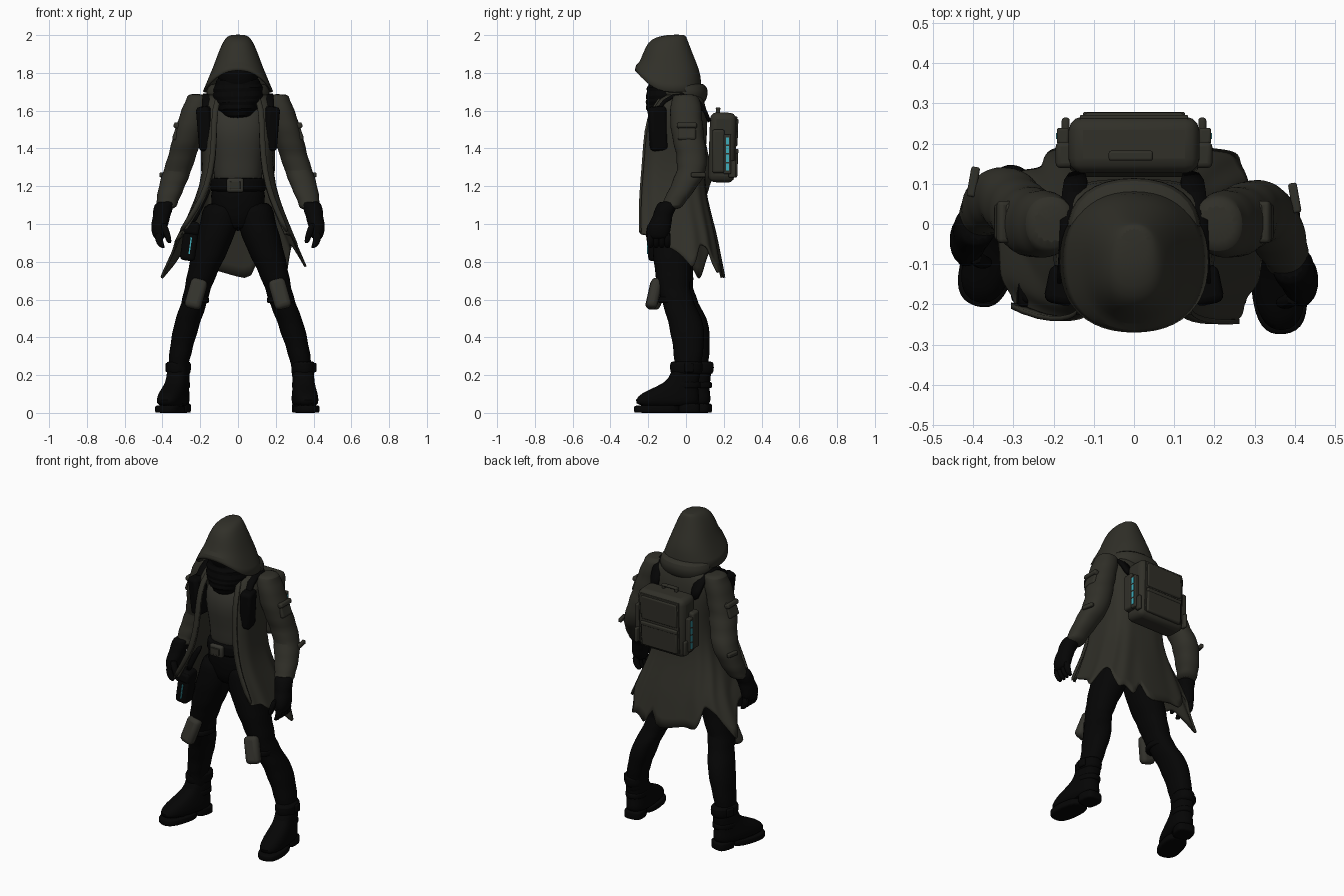
import bpy, bmesh, random
from math import sin, cos, asin, tau, radians
from mathutils import Matrix

random.seed(4)
if "Cube" in bpy.data.objects:
    bpy.data.objects.remove(bpy.data.objects["Cube"])
made = []


def material(name, rgb):
    m = bpy.data.materials.new(name)
    m.use_nodes = True
    col = (*rgb, 1)
    m.diffuse_color = col
    b = m.node_tree.nodes["Principled BSDF"]
    b.inputs["Base Color"].default_value = col
    b.inputs["Roughness"].default_value = 0.9
    return m


OLIVE = material("dark olive cloth", (0.030, 0.029, 0.0215))
SHIRT = material("olive grey", (0.034, 0.033, 0.026))
BLACK = material("black cloth", (0.0015, 0.0015, 0.0015))
CYAN = material("cyan light", (0.05, 0.42, 0.5))


def build(name, verts, faces, mat, sub=1, thick=0):
    me = bpy.data.meshes.new(name)
    me.from_pydata(verts, [], faces)
    bm = bmesh.new()
    bm.from_mesh(me)
    bmesh.ops.recalc_face_normals(bm, faces=bm.faces)
    bm.to_mesh(me)
    bm.free()
    me.materials.append(mat)
    ob = bpy.data.objects.new(name, me)
    bpy.context.collection.objects.link(ob)
    if sub:
        ob.modifiers.new("smooth", "SUBSURF").levels = sub
    if thick:
        ob.modifiers.new("cloth", "SOLIDIFY").thickness = thick
    made.append(ob)
    return ob


def power(v, p):
    return abs(v) ** p * (1 if v >= 0 else -1)


def grid_faces(rows, n, closed):
    return [(r * n + j, r * n + (j + 1) % n, (r + 1) * n + (j + 1) % n, (r + 1) * n + j)
            for r in range(rows - 1) for j in range(n if closed else n - 1)]


def tube(name, rings, mat, n=16, fold=0.0, steps=1, p=0.9, sub=1):
    """Loft of level rings (x, y, z, rx, ry), with optional cloth folds."""
    dense = []
    for a, b in zip(rings, rings[1:]):
        dense += [[u + (v - u) * k / steps for u, v in zip(a, b)] for k in range(steps)]
    dense.append(rings[-1])
    verts = []
    for i, (x, y, z, rx, ry) in enumerate(dense):
        tilt = random.uniform(-1, 1) * fold
        f = fold * (1 if i % 2 else -1)
        for j in range(n):
            t = tau * j / n
            verts.append((x + (rx + f) * power(cos(t), p), y + (ry + f) * power(sin(t), p),
                          z + tilt * cos(t + i) * 1.5))
    faces = grid_faces(len(dense), n, True)
    faces += [tuple(range(n)), tuple(range(len(verts) - n, len(verts)))]
    return build(name, verts, faces, mat, sub)


def box(name, loc, size, mat, rot=(0, 0, 0), bevel=0.01):
    bm = bmesh.new()
    bmesh.ops.create_cube(bm, size=1, matrix=Matrix.Diagonal((*size, 1)))
    me = bpy.data.meshes.new(name)
    bm.to_mesh(me)
    bm.free()
    me.materials.append(mat)
    ob = bpy.data.objects.new(name, me)
    ob.location, ob.rotation_euler = loc, [radians(a) for a in rot]
    bpy.context.collection.objects.link(ob)
    if bevel:
        m = ob.modifiers.new("round", "BEVEL")
        m.width, m.segments = bevel, 3
    made.append(ob)
    return ob


def ribbon(name, pts, width, mat, thick=0.012):
    """Flat strap running along points, its width across x."""
    verts = [(x + s * width / 2, y, z) for x, y, z in pts for s in (-1, 1)]
    return build(name, verts, grid_faces(len(pts), 2, False), mat, 1, thick)


def lerp_table(table, u):
    for (a, va), (b, vb) in zip(table, table[1:]):
        if u <= b:
            return va + (vb - va) * (u - a) / (b - a)
    return table[-1][1]


# Hood: closed at the crown, lip raised over the face
verts, n = [], 24
hood = [(2.003, .038, -.09, -.005), (1.99, .06, -.16, .002), (1.965, .08, -.202, .012), (1.9, .108, -.23, .037),
        (1.85, .125, -.25, .058), (1.79, .15, -.268, .08), (1.70, .187, -.272, .085)]
for i, (z, rx, yf, yb) in enumerate(hood):
    for j in range(n):
        t = tau * j / n
        front = max(0, cos(t)) ** 1.6
        lift = {5: .055, 6: .115}.get(i, 0) * front
        verts.append((rx * power(sin(t), .9), (yf + yb) / 2 - (yb - yf) / 2 * power(cos(t), .85), z + lift))
build("hood", verts, grid_faces(len(hood), n, True) + [tuple(range(n))], OLIVE, 1, .012)
tube("hood_collar", [(0, -.02, 1.75, .13, .10), (0, -.02, 1.73, .165, .135), (0, -.02, 1.69, .175, .14),
                     (0, -.01, 1.66, .16, .12), (0, -.01, 1.62, .15, .10)], OLIVE)

# Head and wrapped scarf
tube("head", [(0, -.08, 1.93, .03, .04), (0, -.08, 1.90, .08, .10), (0, -.085, 1.82, .11, .14),
              (0, -.085, 1.74, .11, .125), (0, -.06, 1.64, .06, .07)], BLACK)
tube("scarf", [(0, -.09, 1.78, .105, .10), (0, -.085, 1.72, .135, .125), (0, -.085, 1.66, .135, .13),
               (0, -.085, 1.61, .11, .13), (0, -.085, 1.56, .065, .10)], BLACK, fold=.006, steps=3)

# Torso, hips and belt
tube("shirt", [(0, -.03, 1.66, .12, .08), (0, -.05, 1.58, .16, .115), (0, -.065, 1.48, .16, .135),
               (0, -.06, 1.36, .138, .115), (0, -.06, 1.26, .13, .11), (0, -.06, 1.18, .13, .10)], SHIRT)
tube("hips", [(0, -.06, 1.25, .132, .11), (0, -.06, 1.15, .15, .118), (0, -.06, 1.05, .14, .11),
              (0, -.06, .96, .07, .085)], BLACK)
tube("belt", [(0, -.06, 1.245, .14, .118), (0, -.06, 1.24, .146, .126), (0, -.06, 1.175, .153, .13),
              (0, -.06, 1.17, .145, .12)], BLACK)
box("buckle", (-.015, -.19, 1.205), (.09, .03, .075), SHIRT, bevel=.012)
box("buckle_plate", (-.015, -.207, 1.205), (.055, .008, .04), OLIVE, bevel=.003)

# Long open coat with ragged tails, its right flap swung wider
hem = [(0, 0), (.1, .01), (.15, .06), (.22, .19), (.27, .05), (.33, .08), (.4, .21), (.44, .19), (.485, .25),
       (.5, .1), (.515, .25), (.56, .19), (.6, .2), (.67, .05), (.74, .1), (.82, .25), (.9, .05), (1, 0)]
coat = [(1.69, .15, -.12, .08, .085), (1.62, .205, -.19, .11, .11), (1.5, .2, -.226, .115, .115),
        (1.35, .182, -.24, .10, .12), (1.2, .197, -.262, .10, .145), (1.08, .24, -.28, .125, .19),
        (.95, .29, -.30, .16, .25)]
verts, n, p = [], 61, .6
for z, rx, yf, yb, gap in coat:
    swing = max(0, 1.25 - z)
    t0 = asin((gap / rx) ** (1 / p))
    t1 = tau - asin((gap * (1 + .35 * swing) / rx) ** (1 / p))
    for j in range(n):
        t = t0 + (t1 - t0) * j / (n - 1)
        ripple = 1 + .03 * sin(j * 1.05) * (1.5 - z if z < 1.3 else 0)
        wide = 1 + .25 * swing if sin(t) < 0 else 1
        verts.append((rx * power(sin(t), p) * ripple * wide,
                      (yf + yb) / 2 - (yb - yf) / 2 * power(cos(t), p) * ripple, z))
edges = {1: verts[::n], -1: verts[n - 1::n]}
last = verts[-n:]
for k in (.5, 1):
    for j, (x, y, z) in enumerate(last):
        d = lerp_table(hem, j / (n - 1)) * k
        verts.append((x * (1 + d * 1.5), y * (1 + d * 1.2), z - d))
build("coat", verts, grid_faces(len(coat) + 2, n, False), OLIVE, 1, .012)

for s, side in ((1, "left"), (-1, "right")):
    back = 0 if s > 0 else .05      # the right limbs sit further back

    # Coat edge band, chest pad and pack strap
    ribbon(side + "_coat_band", [(x + s * .012, y - .005, z) for x, y, z in edges[s]], .03, OLIVE)
    box(side + "_chest_pad", (s * .172, -.148, 1.505), (.075, .095, .235), BLACK, (4, s * 4, s * 12), .02)
    ribbon(side + "_pack_strap", [(s * .165, -.18, 1.56), (s * .16, -.13, 1.67), (s * .155, -.02, 1.705),
                                  (s * .15, .09, 1.66), (s * .14, .135, 1.54)], .06, BLACK, .02)

    # Sleeve with folds
    def arm(rings):
        return [(s * x, y + back * 2 * max(0, min(1, (1.4 - z) / .3)), z, rx, ry) for x, y, z, rx, ry in rings]
    tube(side + "_sleeve", arm([
        (.205, 0, 1.688, .055, .055), (.212, 0, 1.655, .067, .08), (.24, 0, 1.56, .076, .088),
        (.268, .01, 1.46, .079, .086), (.292, .03, 1.37, .076, .082), (.322, .03, 1.28, .074, .078),
        (.35, -.01, 1.2, .072, .073), (.374, -.06, 1.12, .06, .063), (.383, -.09, 1.075, .052, .055)]),
        OLIVE, fold=.0045, steps=2)
    box(side + "_sleeve_pocket", (s * .318, .005, 1.49), (.035, .095, .10), OLIVE, (0, -s * 20, 0), .012)
    box(side + "_pocket_flap", (s * .32, .005, 1.52), (.042, .105, .03), OLIVE, (0, -s * 20, 0), .01)
    box(side + "_elbow_tab", (s * .40, .065 + back * .8, 1.26), (.022, .075, .025), OLIVE, (0, 0, s * 10), .006)

    # Glove
    tube(side + "_glove", arm([(.386, -.095, 1.12, .044, .048), (.395, -.105, 1.09, .054, .058),
                               (.405, -.125, 1.04, .048, .054), (.416, -.14, .99, .046, .064),
                               (.418, -.145, .945, .038, .06), (.416, -.145, .92, .024, .045)]), BLACK, 12, .002, 2)
    for k in range(4):
        y = -.188 + k * .03
        tube(side + "_finger", arm([(.42, y, .96, .024, .02), (.42, y, .915, .022, .019),
                                    (.407, y, .885, .019, .017), (.395, y, .872, .011, .011)]), BLACK, 8)
    tube(side + "_thumb", arm([(.40, -.18, 1.01, .022, .024), (.38, -.195, .96, .02, .02),
                               (.367, -.195, .915, .017, .016), (.362, -.195, .897, .009, .009)]), BLACK, 8)

    # Trouser leg, the right shin leaning a little inwards
    def leg(y, z):
        return y + back * (1 - min(z, 1))
    shape = [(.085, -.05, 1.12, .09, .11), (.10, -.06, 1.0, .105, .118), (.143, -.07, .87, .098, .11),
             (.182, -.07, .76, .084, .098), (.213, -.065, .66, .071, .087), (.237, -.04, .58, .069, .087),
             (.277, 0, .48, .071, .096), (.312, .013, .36, .063, .084), (.335, .01, .26, .055, .072),
             (.34, .01, .15, .05, .06)]
    tube(side + "_leg", [(s * x + back * max(0, .66 - z), leg(y, z), z, rx, ry) for x, y, z, rx, ry in shape],
         BLACK, fold=.004, steps=2)
    box(side + "_knee_pad", (s * .222, leg(-.17, .63), .63), (.09, .06, .165), SHIRT, (-14, -s * 14, s * 8), .025)
    tube(side + "_knee_strap", [(s * .225, leg(-.06, .6), z, .072, .09) for z in (.615, .61, .585, .58)], BLACK)

    # Boot: foot, soles and buckled cuff, toes turned out
    boot = [tube(side + "_boot", [(0, -.1, .03, .066, .17), (0, -.1, .07, .07, .175), (0, -.085, .105, .066, .155),
                                  (0, -.045, .14, .06, .11), (0, -.005, .18, .056, .078),
                                  (0, 0, .26, .06, .078)], BLACK, p=.75),
            tube(side + "_front_sole", [(0, -.155, z, .07, .123) for z in (0, .004, .036, .04)], BLACK, p=.75),
            tube(side + "_heel", [(0, .015, z, .058, .06) for z in (0, .004, .046, .05)], BLACK, p=.6),
            tube(side + "_boot_cuff", [(0, .002, .275, .055, .078), (0, .002, .265, .064, .09),
                                       (0, .002, .215, .063, .088), (0, 0, .2, .055, .078)], BLACK),
            tube(side + "_ankle_strap", [(0, -.01, z, .061, .09) for z in (.165, .16, .135, .13)], BLACK),
            box(side + "_cuff_buckle", (s * .06, .01, .24), (.02, .05, .05), BLACK, bevel=.008)]
    turn = (Matrix.Translation((s * .345 + back * .6, back * 1.2, 0))
            @ Matrix.Rotation(.1 if s > 0 else -.29, 4, "Z"))
    for ob in boot:
        ob.matrix_world = turn @ Matrix.Translation(ob.location)

    # Backpack side pouch with a segmented light along its edge
    box(side + "_pack_pouch", (s * .172, .172, 1.385), (.046, .065, .23), OLIVE, bevel=.012)
    box(side + "_light_rail", (s * .177, .219, 1.37), (.03, .04, .21), OLIVE, bevel=.006)
    for k in range(4):
        box(side + "_light", (s * .1905, .219, 1.302 + k * .046), (.007, .016, .038), CYAN, bevel=0)
    box(side + "_pack_clip", (s * .17, .245, 1.29), (.02, .04, .09), OLIVE, bevel=.008)

# Backpack body, panels and carry handle
box("backpack", (0, .192, 1.405), (.325, .14, .37), OLIVE, (-2, 0, 0), .035)
box("pack_frame", (0, .260, 1.41), (.27, .012, .32), OLIVE, (-2, 0, 0), .004)
box("pack_upper_panel", (0, .264, 1.485), (.25, .022, .15), OLIVE, (-2, 0, 0), .01)
box("pack_lower_panel", (0, .261, 1.32), (.25, .026, .15), OLIVE, (-2, 0, 0), .01)
box("pack_pocket_lip", (0, .27, 1.385), (.255, .018, .025), OLIVE, (-2, 0, 0), .007)
box("handle", (-.008, .17, 1.61), (.11, .025, .014), OLIVE, bevel=.006)
for x in (-.053, .037):
    box("handle_post", (x, .17, 1.597), (.018, .022, .035), OLIVE, bevel=.005)

# Thigh bag with a light line
box("thigh_bag", (-.255, -.155, .91), (.08, .09, .21), BLACK, (0, 8, 0), .02)
box("thigh_bag_flap", (-.248, -.158, .975), (.086, .1, .06), BLACK, (0, 8, 0), .015)
box("thigh_bag_light", (-.253, -.203, .885), (.007, .008, .09), CYAN, (0, 8, 0), 0)
ribbon("thigh_bag_strap", [(-.15, -.16, 1.19), (-.2, -.17, 1.1), (-.24, -.165, 1.0)], .035, BLACK)

# Smooth shading with sharp creases kept
bpy.ops.object.select_all(action="DESELECT")
for ob in made:
    ob.select_set(True)
bpy.context.view_layer.objects.active = made[0]
bpy.ops.object.shade_smooth_by_angle(angle=radians(40))
